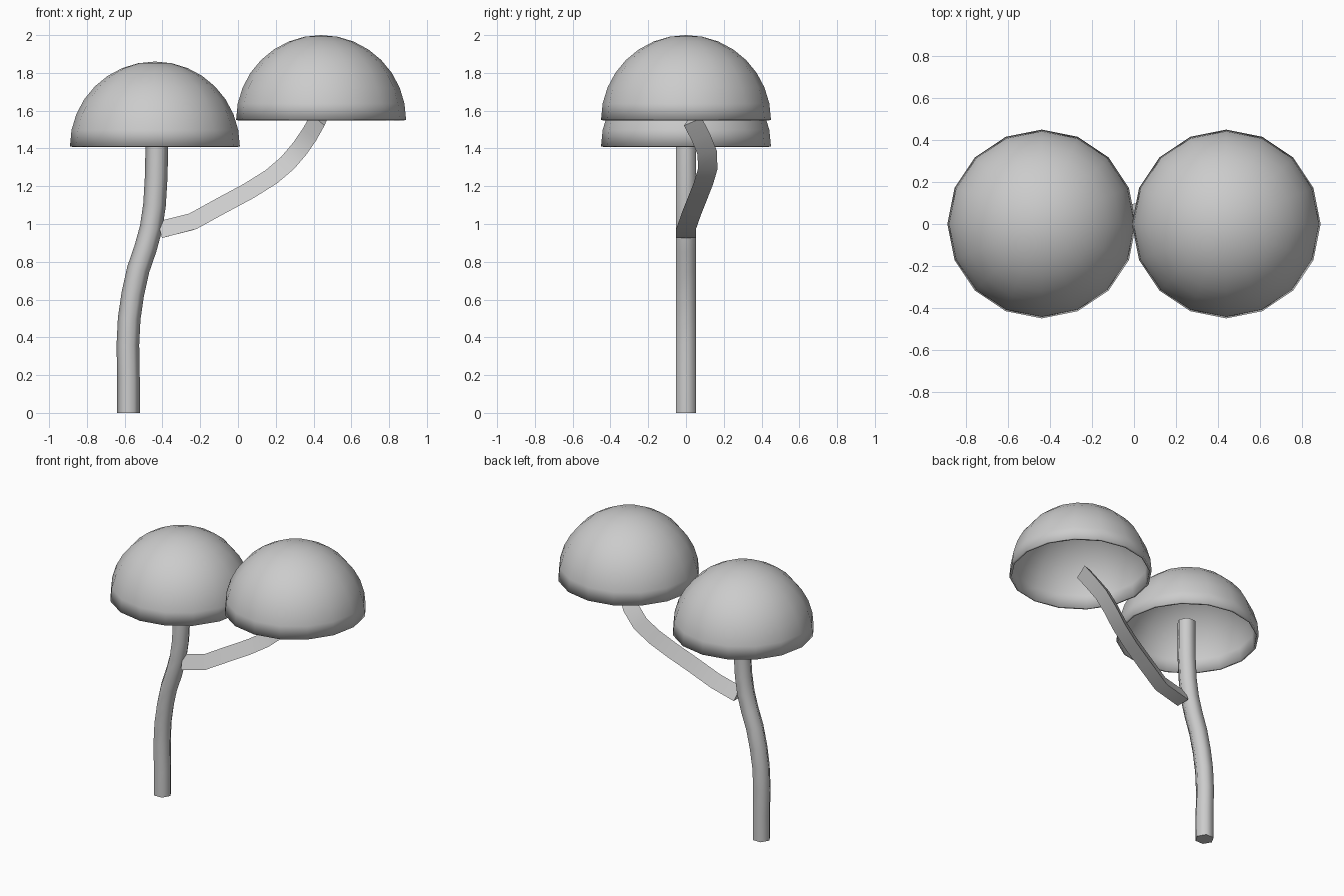
import bpy, bmesh
from math import cos, sin, pi, radians
from mathutils import Vector

if "Cube" in bpy.data.objects:
    bpy.data.objects.remove(bpy.data.objects["Cube"])


def finish(bm, name, angle):
    bmesh.ops.recalc_face_normals(bm, faces=bm.faces)
    me = bpy.data.meshes.new(name)
    bm.to_mesh(me)
    bm.free()
    ob = bpy.data.objects.new(name, me)
    bpy.context.collection.objects.link(ob)
    bpy.ops.object.select_all(action='DESELECT')
    ob.select_set(True)
    bpy.context.view_layer.objects.active = ob
    bpy.ops.object.shade_smooth_by_angle(angle=radians(angle))
    return ob


def tube(name, path, sides, radius, side, phase, angle):
    """Sweep a regular polygon along a path without twisting it."""
    pts = [Vector(p) for p in path]
    side = Vector(side)
    bm = bmesh.new()
    rings = []
    for i, p in enumerate(pts):
        t = (pts[min(i + 1, len(pts) - 1)] - pts[max(i - 1, 0)]).normalized()
        side = (side - t * side.dot(t)).normalized()
        up = t.cross(side)
        rings.append([bm.verts.new(p + radius * (side * cos(a) + up * sin(a)))
                      for a in (phase + 2 * pi * k / sides for k in range(sides))])
    for a, b in zip(rings, rings[1:]):
        for k in range(sides):
            j = (k + 1) % sides
            bm.faces.new((a[k], a[j], b[j], b[k]))
    bm.faces.new(rings[0])
    bm.faces.new(rings[-1])
    return finish(bm, name, angle)


def cap(name, x, z):
    """Hollow half dome, open at the bottom."""
    bm = bmesh.new()
    bmesh.ops.create_uvsphere(bm, u_segments=16, v_segments=16, radius=0.45)
    bmesh.ops.delete(bm, geom=[v for v in bm.verts if v.co.z < -0.001], context='VERTS')
    ob = finish(bm, name, 40)
    ob.location = (x, 0, z)
    shell = ob.modifiers.new("shell", 'SOLIDIFY')
    shell.thickness = 0.015
    shell.offset = -1


# Six-sided bent trunk
tube("trunk", [(-0.58, 0, 0), (-0.58, 0, 0.18), (-0.583, 0, 0.36), (-0.576, 0, 0.5),
               (-0.557, 0, 0.63), (-0.528, 0, 0.76), (-0.49, 0, 0.87), (-0.46, 0, 0.98),
               (-0.442, 0, 1.1), (-0.433, 0, 1.25), (-0.43, 0, 1.4), (-0.43, 0, 1.52)],
     6, 0.06, (1, 0, 0), 0, 65)

# Three-sided branch, flat face down
tube("branch", [(-0.41, 0, 0.955), (-0.235, 0, 1.0), (-0.08, 0.03, 1.085),
                (0.06, 0.06, 1.16), (0.18, 0.09, 1.235), (0.27, 0.113, 1.312),
                (0.34, 0.11, 1.395), (0.395, 0.077, 1.475), (0.44, 0.035, 1.555)],
     3, 0.06, (0, 1, 0), pi / 2, 65)

# Mushroom caps
cap("lower_cap", -0.44, 1.41)
cap("upper_cap", 0.44, 1.55)
